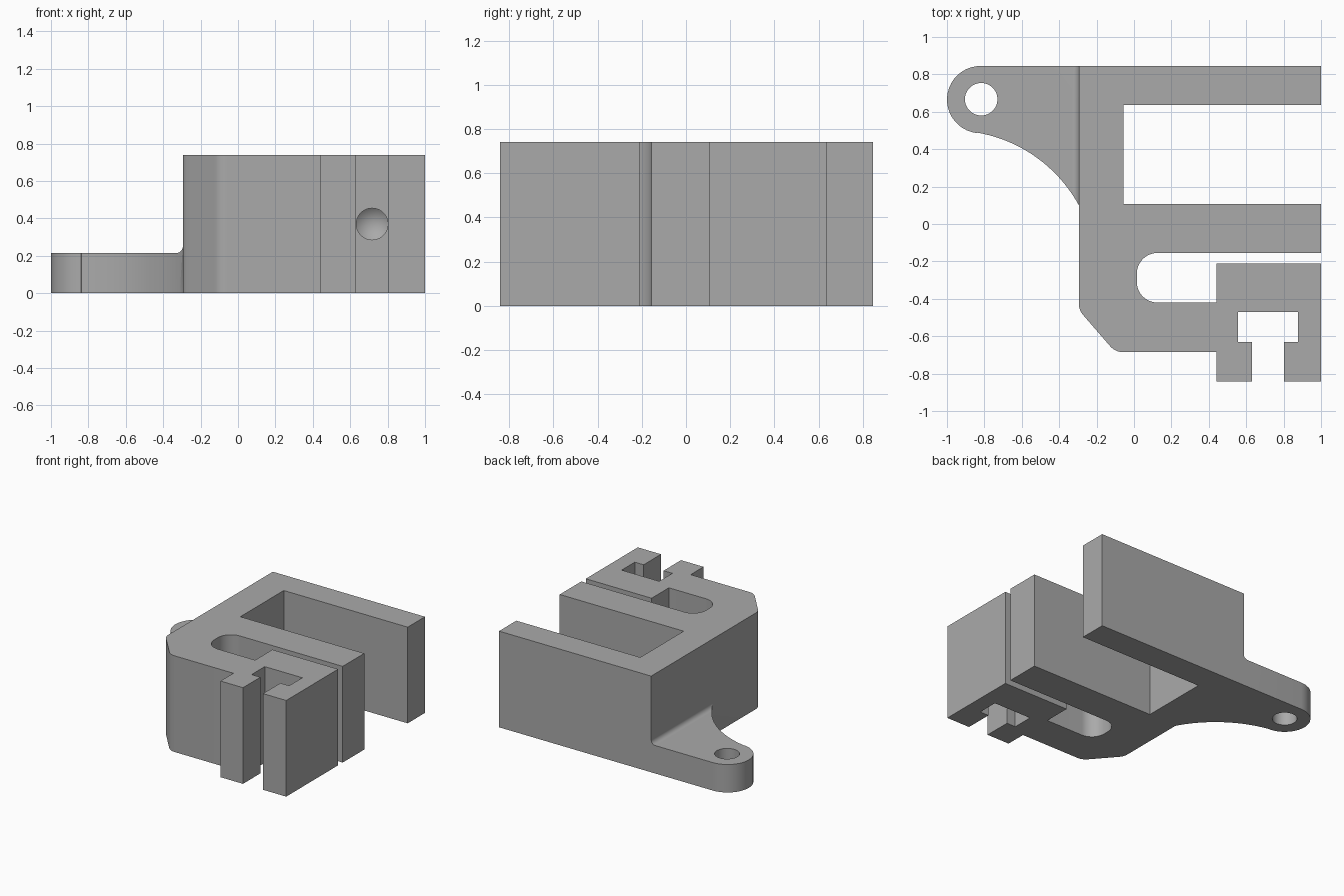
import bpy, bmesh
from math import cos, sin, atan2, tan, radians, hypot
from mathutils import Vector, Matrix

if "Cube" in bpy.data.objects:
    bpy.data.objects.remove(bpy.data.objects["Cube"])

HEIGHT = 0.74
TAB_HEIGHT = 0.215

grey = bpy.data.materials.new("plain grey")
grey.use_nodes = True
colour = (0.4, 0.4, 0.4, 1)
grey.diffuse_color = colour
grey.node_tree.nodes["Principled BSDF"].inputs["Base Color"].default_value = colour


def rounded(corners, steps=10):
    """Turn (x, y) or (x, y, radius) corners into an outline with filleted corners."""
    out = []
    for i, corner in enumerate(corners):
        p = Vector(corner[:2])
        if len(corner) == 2:
            out.append(p)
            continue
        a = (Vector(corners[i - 1][:2]) - p).normalized()
        b = (Vector(corners[(i + 1) % len(corners)][:2]) - p).normalized()
        half = a.angle(b) / 2
        centre = p + (a + b).normalized() * corner[2] / sin(half)
        start = p + a * corner[2] / tan(half) - centre
        sweep = start.angle_signed(p + b * corner[2] / tan(half) - centre)
        for k in range(steps + 1):
            out.append(centre + Matrix.Rotation(-sweep * k / steps, 2) @ start)
    return out


def arc(cx, cy, r, start, end, steps=20):
    angles = [radians(start + (end - start) * k / steps) for k in range(steps + 1)]
    return [Vector((cx + r * cos(t), cy + r * sin(t))) for t in angles]


def make_object(name, bm):
    bmesh.ops.recalc_face_normals(bm, faces=bm.faces)
    mesh = bpy.data.meshes.new(name)
    bm.to_mesh(mesh)
    bm.free()
    mesh.materials.append(grey)
    obj = bpy.data.objects.new(name, mesh)
    bpy.context.collection.objects.link(obj)
    return obj


def prism(name, outline, low, high, upright=False):
    """Extrude an outline along z, or along y when it is drawn upright in xz."""
    bm = bmesh.new()
    place = (lambda p: (p.x, low, p.y)) if upright else (lambda p: (p.x, p.y, low))
    face = bm.faces.new([bm.verts.new(place(p)) for p in outline])
    move = Vector((0, high - low, 0) if upright else (0, 0, high - low))
    new = bmesh.ops.extrude_face_region(bm, geom=[face])["geom"]
    bmesh.ops.translate(bm, vec=move, verts=[g for g in new if isinstance(g, bmesh.types.BMVert)])
    return make_object(name, bm)


def combine(target, tool, operation):
    mod = target.modifiers.new(operation.lower(), "BOOLEAN")
    mod.operation, mod.object, mod.solver = operation, tool, "EXACT"
    bpy.context.view_layer.objects.active = target
    bpy.ops.object.modifier_apply(modifier=mod.name)
    bpy.data.objects.remove(tool)


# Clamp body: back arm, middle arm, sprung front arm and the nut block
body = prism("clamp_body", rounded([
    (-0.295, 0.845), (1, 0.845), (1, 0.635), (-0.055, 0.635),
    (-0.055, 0.107), (1, 0.107), (1, -0.155),
    (0.015, -0.155, 0.11), (0.015, -0.42, 0.11),
    (0.44, -0.42), (0.44, -0.21), (1, -0.21), (1, -0.842),
    (0.802, -0.842), (0.802, -0.63), (0.877, -0.63), (0.877, -0.47),
    (0.557, -0.47), (0.557, -0.63), (0.632, -0.63), (0.632, -0.842),
    (0.44, -0.842), (0.44, -0.685),
    (-0.1, -0.685, 0.09), (-0.295, -0.46, 0.09)]), 0, HEIGHT)

# Mounting tab: plan outline trimmed by a side profile with a filleted root
tab = prism("mounting_tab",
            arc(-0.82, 0.665, 0.18, 90, 264)
            + arc(-0.97, -0.27, 0.77, 80, 28.7)
            + [Vector((-0.2, 0.1)), Vector((-0.2, 0.845))], 0, 0.4)
profile = prism("tab_profile", rounded([
    (-1.1, -0.1), (-1.1, TAB_HEIGHT), (-0.295, TAB_HEIGHT, 0.035),
    (-0.295, 0.3), (-0.2, 0.3), (-0.2, -0.1)]), 0, 1, upright=True)
combine(tab, profile, "INTERSECT")
combine(body, tab, "UNION")

# Mounting hole through the tab
combine(body, prism("mounting_hole", arc(-0.817, 0.667, 0.087, 0, 350, 35), -0.1, 0.5), "DIFFERENCE")

# Screw bore through the nut block, ending in a conical seat in the middle arm
bm = bmesh.new()
ring = [bm.verts.new((p.x, -0.55, p.y)) for p in arc(0.717, 0.37, 0.0845, 0, 350, 35)]
mouth = bm.faces.new(ring)
new = bmesh.ops.extrude_face_region(bm, geom=[mouth])["geom"]
bmesh.ops.translate(bm, vec=(0, 0.395, 0), verts=[g for g in new if isinstance(g, bmesh.types.BMVert)])
end = [g for g in new if isinstance(g, bmesh.types.BMFace)]
tip = bmesh.ops.poke(bm, faces=end)["verts"][0]
tip.co.y += 0.07
combine(body, make_object("screw_bore", bm), "DIFFERENCE")

bpy.ops.object.select_all(action="DESELECT")
body.select_set(True)
bpy.context.view_layer.objects.active = body
bpy.ops.object.shade_smooth_by_angle(angle=radians(30))
